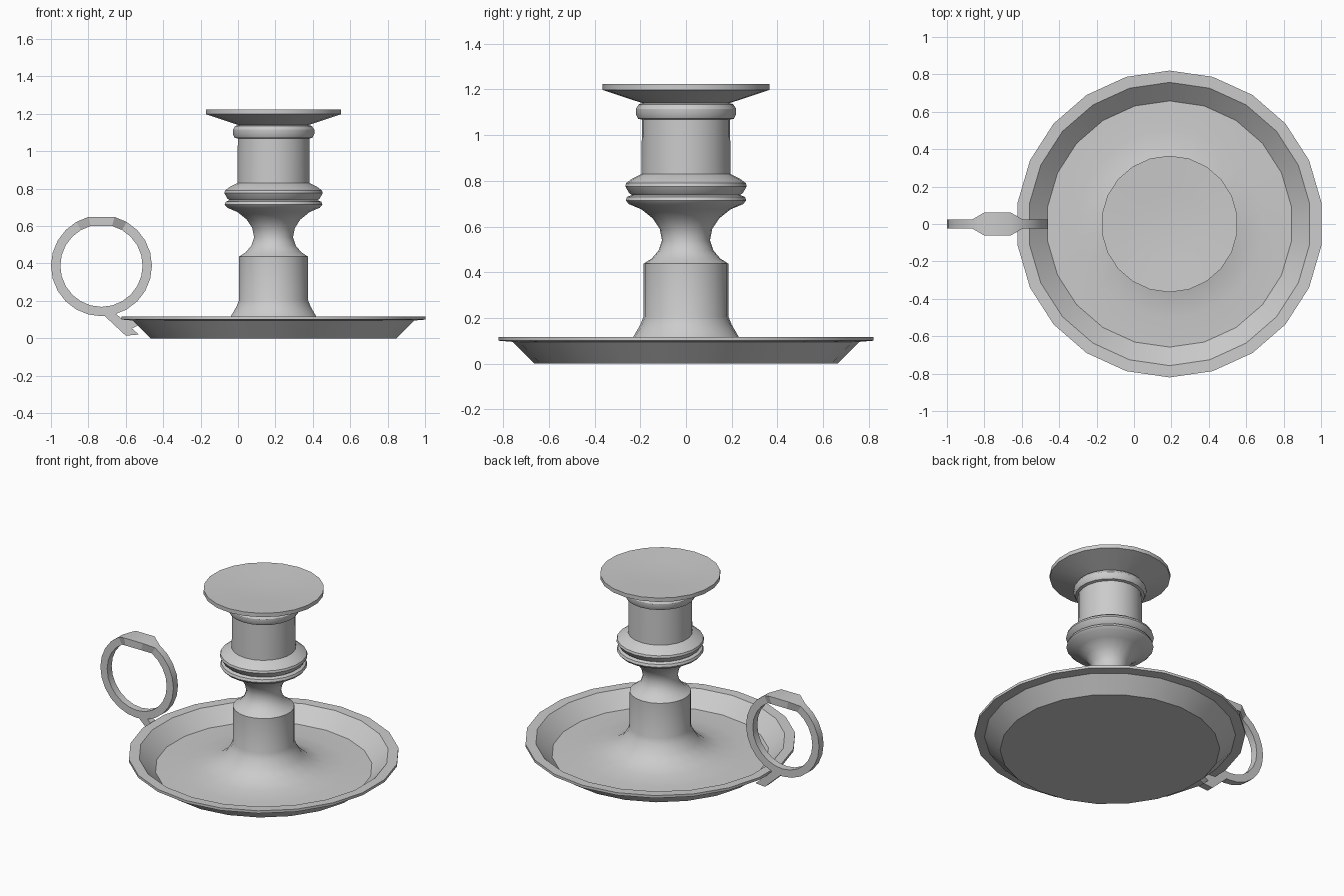
import bpy, bmesh
from math import sin, cos, pi, radians

if "Cube" in bpy.data.objects:
    bpy.data.objects.remove(bpy.data.objects["Cube"])

CX, SIDES = 0.19, 22          # axis of the dish and stem


def finish(name, bm):
    bmesh.ops.recalc_face_normals(bm, faces=bm.faces)
    me = bpy.data.meshes.new(name)
    bm.to_mesh(me)
    bm.free()
    ob = bpy.data.objects.new(name, me)
    bpy.context.collection.objects.link(ob)
    bpy.ops.object.select_all(action='DESELECT')
    ob.select_set(True)
    bpy.context.view_layer.objects.active = ob
    bpy.ops.object.shade_smooth_by_angle(angle=radians(30))
    return ob


def lathe(name, profile):
    """Revolve (radius, z) points; radius 0 becomes a single pole vertex."""
    bm = bmesh.new()
    rings = []
    for r, z in profile:
        if r == 0:
            rings.append([bm.verts.new((CX, 0, z))] * SIDES)
        else:
            rings.append([bm.verts.new((CX + r * sin(2 * pi * i / SIDES * 1.0),
                                        r * cos(2 * pi * i / SIDES), z))
                          for i in range(SIDES)])
    for a, b in zip(rings, rings[1:]):
        for i in range(SIDES):
            j = (i + 1) % SIDES
            bm.faces.new(list(dict.fromkeys((a[i], a[j], b[j], b[i]))))
    return finish(name, bm)


# Dish with flat lip, flared foot rising out of the floor, turned stem and drip pan
lathe("dish_and_stem", [
    (0, 0), (0.665, 0), (0.76, 0.095), (0.82, 0.10), (0.82, 0.117),
    (0.757, 0.115), (0.658, 0.022),
    (0.50, 0.025), (0.37, 0.04), (0.29, 0.07), (0.232, 0.115), (0.20, 0.17),
    (0.186, 0.205), (0.186, 0.437),
    (0.15, 0.46), (0.12, 0.495), (0.105, 0.54), (0.115, 0.59),
    (0.145, 0.635), (0.195, 0.675), (0.25, 0.698),
    (0.264, 0.714), (0.258, 0.73), (0.238, 0.738),
    (0.25, 0.748), (0.266, 0.776), (0.262, 0.79), (0.235, 0.81), (0.195, 0.83),
    (0.193, 1.068),
    (0.21, 1.072), (0.22, 1.092), (0.22, 1.115), (0.207, 1.135), (0.19, 1.14),
    (0.365, 1.198), (0.365, 1.224), (0.18, 1.215), (0, 1.205)])

# Finger ring, flattened and widened at the top as a thumb rest
bm = bmesh.new()
loops = []
for k in range(1, 24):
    a = radians(15 * k)
    w = 0.062 if k in (1, 23) else 0.024
    loops.append([bm.verts.new((-0.73 + r * sin(a), y, 0.388 + r * cos(a)))
                  for r, y in ((0.27, -w), (0.27, w), (0.22, w), (0.22, -w))])
for a, b in zip(loops, loops[1:] + loops[:1]):
    for i in range(4):
        j = (i + 1) % 4
        bm.faces.new((a[i], a[j], b[j], b[i]))
finish("finger_ring", bm)

# Bracket joining the ring to the underside of the dish
bm = bmesh.new()
outline = [(-0.73, 0.135), (-0.716, 0.122), (-0.60, 0.014), (-0.53, 0.02),
           (-0.567, 0.052), (-0.523, 0.074), (-0.556, 0.098), (-0.62, 0.104),
           (-0.663, 0.138)]
face = bm.faces.new([bm.verts.new((x, -0.024, z)) for x, z in outline])
ext = bmesh.ops.extrude_face_region(bm, geom=[face], use_keep_orig=True)
for v in ext["geom"]:
    if isinstance(v, bmesh.types.BMVert):
        v.co.y = 0.024
finish("ring_bracket", bm)
